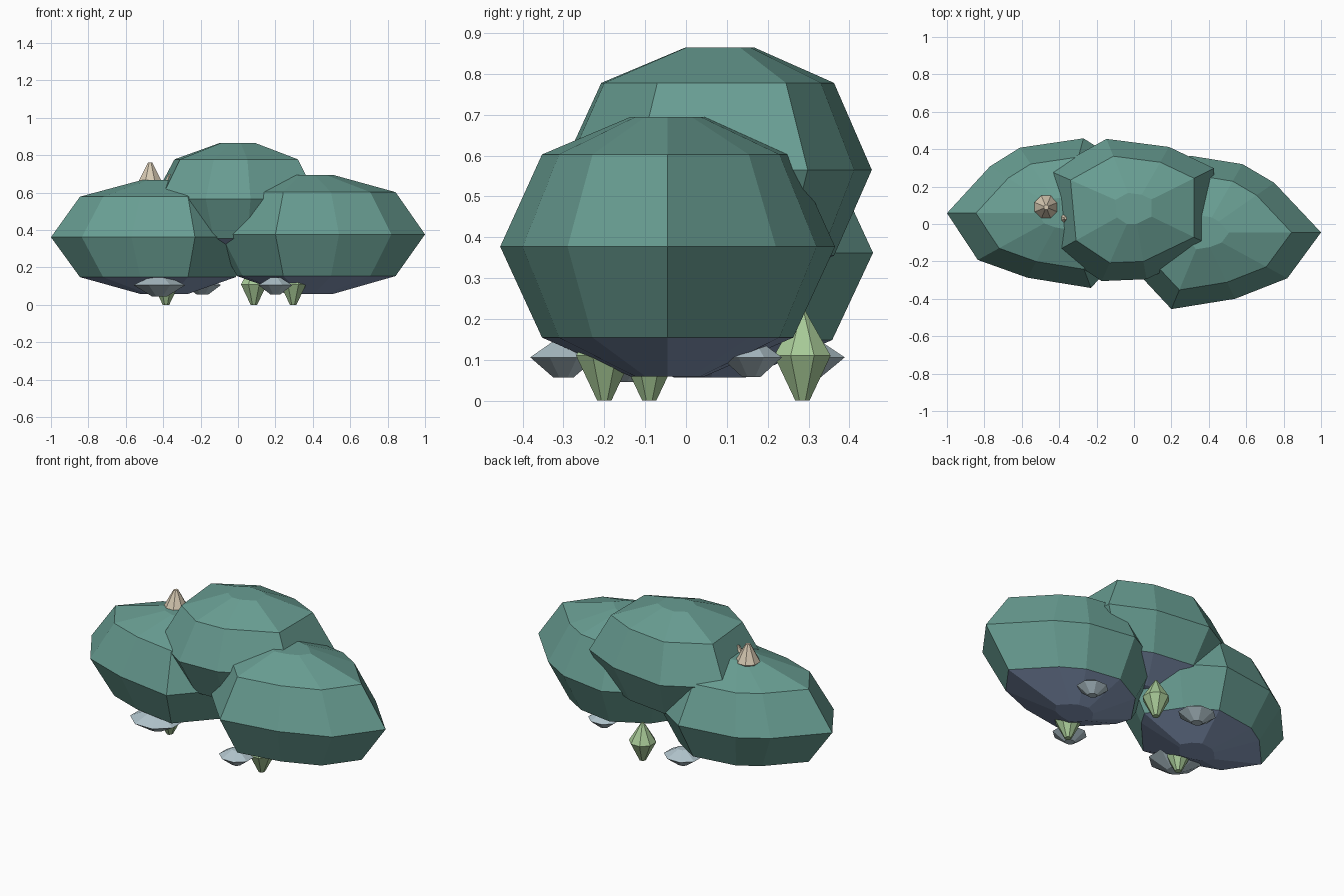
import bpy
import bmesh
import math

cube = bpy.data.objects.get("Cube")
if cube:
    bpy.data.objects.remove(cube, do_unlink=True)


def material(name, colour):
    mat = bpy.data.materials.new(name)
    mat.use_nodes = True
    rgba = (*colour, 1)
    mat.diffuse_color = rgba
    mat.node_tree.nodes["Principled BSDF"].inputs["Base Color"].default_value = rgba
    return mat


teal = material("teal", (.14, .34, .29))
slate = material("slate_blue", (.24, .32, .49))
green = material("soft_green", (.39, .59, .31))
pale = material("pale_grey", (.43, .54, .59))
cream = material("cream", (.68, .59, .45))


def rings(name, centre, outline, profile, mats, split=None):
    """Stack scaled copies of an outline; faces below split take the second material."""
    bm = bmesh.new()
    loops = []
    for scale, z in profile:
        loops.append([bm.verts.new((x * scale, y * scale, z)) for x, y in outline])
    n = len(outline)
    for low, high in zip(loops, loops[1:]):
        for i in range(n):
            j = (i + 1) % n
            bm.faces.new((low[i], low[j], high[j], high[i]))
    bm.faces.new(loops[0])
    bm.faces.new(loops[-1])
    bmesh.ops.recalc_face_normals(bm, faces=bm.faces)
    if split is not None:
        for face in bm.faces:
            face.material_index = int(face.calc_center_median().z < split)
    mesh = bpy.data.meshes.new(name)
    bm.to_mesh(mesh)
    bm.free()
    for mat in mats:
        mesh.materials.append(mat)
    obj = bpy.data.objects.new(name, mesh)
    obj.location = centre
    bpy.context.collection.objects.link(obj)


def circle(radius, sides=8):
    steps = [math.tau * (i + .5) / sides for i in range(sides)]
    return [(radius * math.cos(a), radius * math.sin(a)) for a in steps]


def lump(name, centre, outline, half):
    profile = [(.22, -half), (.75, -half * .7), (1, 0), (.75, half * .71), (.22, half)]
    rings(name, centre, outline, profile, (teal, slate), -half * .72)


# Three faceted lumps with slate undersides
left = [(.63, 0), (.38, .265), (.21, .365), (-.07, .41), (-.33, .27),
        (-.5, .02), (-.46, -.1), (-.17, -.41), (.17, -.355), (.45, -.245)]
right = [(-.62, 0), (-.455, -.25), (-.19, -.345), (.15, -.4), (.42, -.1),
         (.49, .02), (.33, .26), (.11, .4), (-.23, .35), (-.39, .25)]
middle = [(-.453, .2), (-.147, .37), (.187, .327), (.427, .213),
          (.427, -.207), (.067, -.38), (-.173, -.39), (-.413, -.23)]
lump("left_lump", (.37, -.045, .377), left, .318)
lump("right_lump", (-.38, .058, .362), right, .305)
lump("middle_lump", (0, .085, .565), middle, .3)

# Hanging buds
for i, (x, y) in enumerate([(.085, .285), (.295, -.2), (-.385, -.09)]):
    rings(f"hanging_bud_{i + 1}", (x, y, .11), circle(.075),
          [(.25, -.11), (1, 0), (.1, .11)], (green,))

# Flat pebbles
for i, (x, y, r) in enumerate([(.2, -.3, .098), (-.42, -.16, .15),
                               (-.19, .3, .107), (.425, .16, .09)]):
    h = .03 + r * .2
    rings(f"pebble_{i + 1}", (x, y, .106), [(u, v * .9) for u, v in circle(r)],
          [(.3, -h), (1, 0), (.3, h * .8)], (pale,))

# Small pointed tips on top
for i, (x, y, z, r, h) in enumerate([(-.47, .09, .66, .067, .1),
                                     (-.365, .03, .65, .035, .05)]):
    rings(f"pointed_tip_{i + 1}", (x, y, z), circle(r),
          [(.45, -h * .4), (1, 0), (.2, h)], (cream,))
